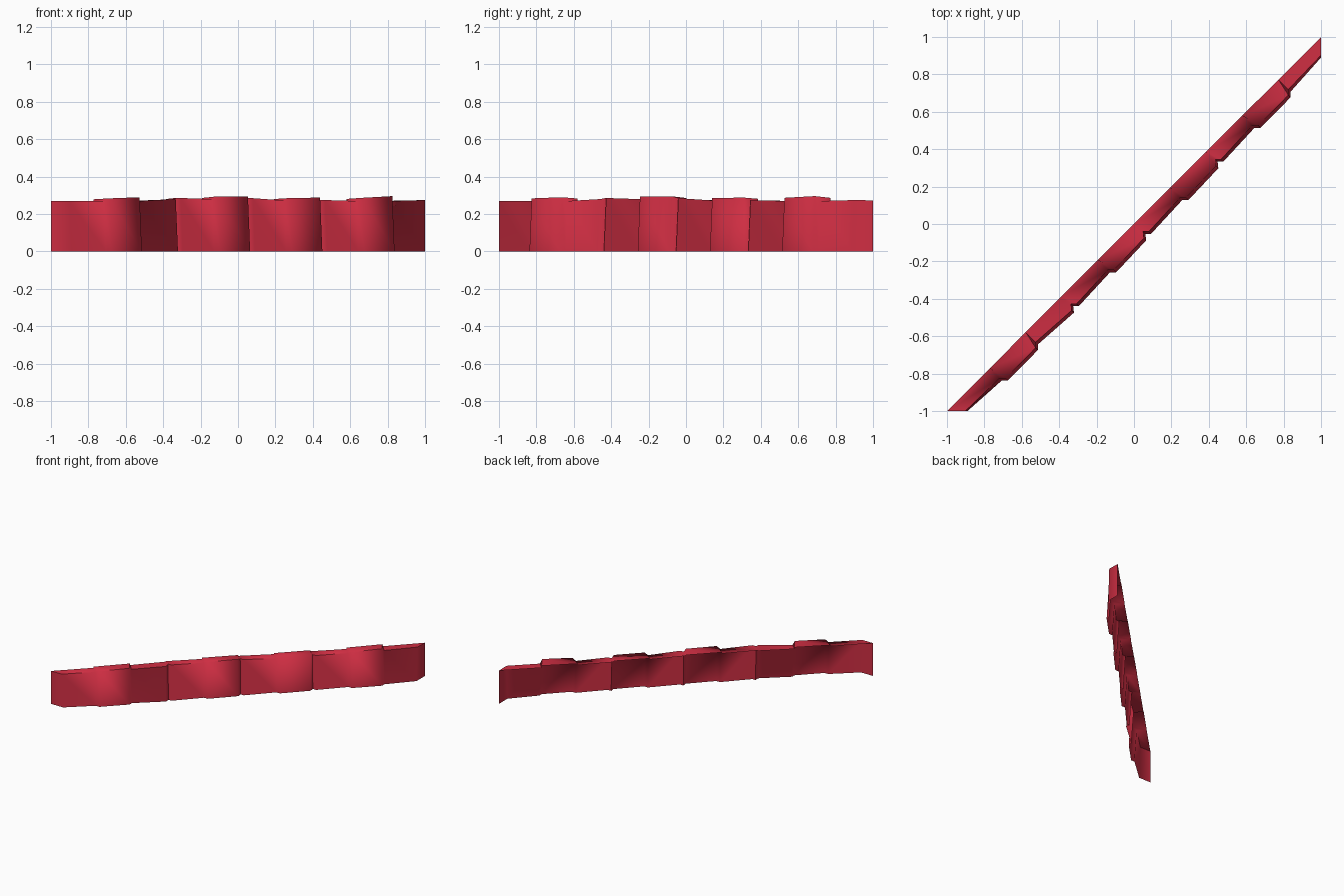
import bpy, bmesh, math
from mathutils import Vector

cube = bpy.data.objects.get("Cube")
if cube:
    bpy.data.objects.remove(cube)

# Single red material
red = bpy.data.materials.new("cliff red")
red.use_nodes = True
color = (0.62, 0.027, 0.055, 1)
red.diffuse_color = color
red.node_tree.nodes["Principled BSDF"].inputs["Base Color"].default_value = color

# Diagonal wall: ten blocks meeting at evenly spaced joints
PITCH = 0.193
THICK = 0.065
BASE = 0.27
FLARE = 0.012
heights = [(0.27, 0.27), (0.284, 0.29), (0.27, 0.28), (0.286, 0.28), (0.295, 0.295),
           (0.285, 0.273), (0.286, 0.288), (0.275, 0.27), (0.287, 0.296), (0.27, 0.275)]
# Notch shape in the front face at each joint
step_x = [(0, 0), (0.033, 0)]
step_y = [(0, -0.03), (0, 0)]
step_both = [(0, -0.023), (-0.004, 0.012), (0.026, 0.012)]
joints = [step_x, step_y, step_both, step_x, step_both,
          step_x, step_both, step_x, step_y]

# Stations along the wall: back position, front foot, flare direction, height
stations = [(-1, Vector((-0.89, -1)), Vector((1, 0)), heights[0][0])]
for i, notch in enumerate(joints):
    t = (i - 4) * PITCH
    for k, (dx, dy) in enumerate(notch):
        z = heights[i][1] if k == 0 else heights[i + 1][0]
        foot = Vector((t + THICK + dx, t - THICK + dy))
        stations.append((t, foot, Vector((1, -1)), z))
stations.append((1, Vector((1, 0.89)), Vector((0, -1)), heights[-1][1]))

# Each station has a top back edge, a top front edge and a flared foot
bm = bmesh.new()
rows = []
for t, foot, out, z in stations:
    top = foot - out * FLARE
    back_z = BASE + (z - BASE) * 0.65
    rows.append([bm.verts.new((t, t, back_z)),
                 bm.verts.new((top.x, top.y, z)),
                 bm.verts.new((foot.x, foot.y, 0))])

# Top and front skins, open behind and below
for a, b in zip(rows, rows[1:]):
    for j in range(2):
        bm.faces.new((a[j], a[j + 1], b[j + 1], b[j]))

# End caps
for row, flip in ((rows[0], True), (rows[-1], False)):
    corner = bm.verts.new((row[0].co.x, row[0].co.y, 0))
    loop = [row[0], row[1], row[2], corner]
    bm.faces.new(loop[::-1] if flip else loop)

bmesh.ops.remove_doubles(bm, verts=bm.verts, dist=0.0005)
bmesh.ops.recalc_face_normals(bm, faces=bm.faces)
# Keep the top facing upward
if sum(f.normal.z * f.calc_area() for f in bm.faces) < 0:
    bmesh.ops.reverse_faces(bm, faces=bm.faces)

mesh = bpy.data.meshes.new("cliff_wall")
bm.to_mesh(mesh)
bm.free()
mesh.materials.append(red)
wall = bpy.data.objects.new("cliff_wall", mesh)
bpy.context.collection.objects.link(wall)
bpy.context.view_layer.objects.active = wall
wall.select_set(True)
bpy.ops.object.shade_smooth_by_angle(angle=math.radians(60))
